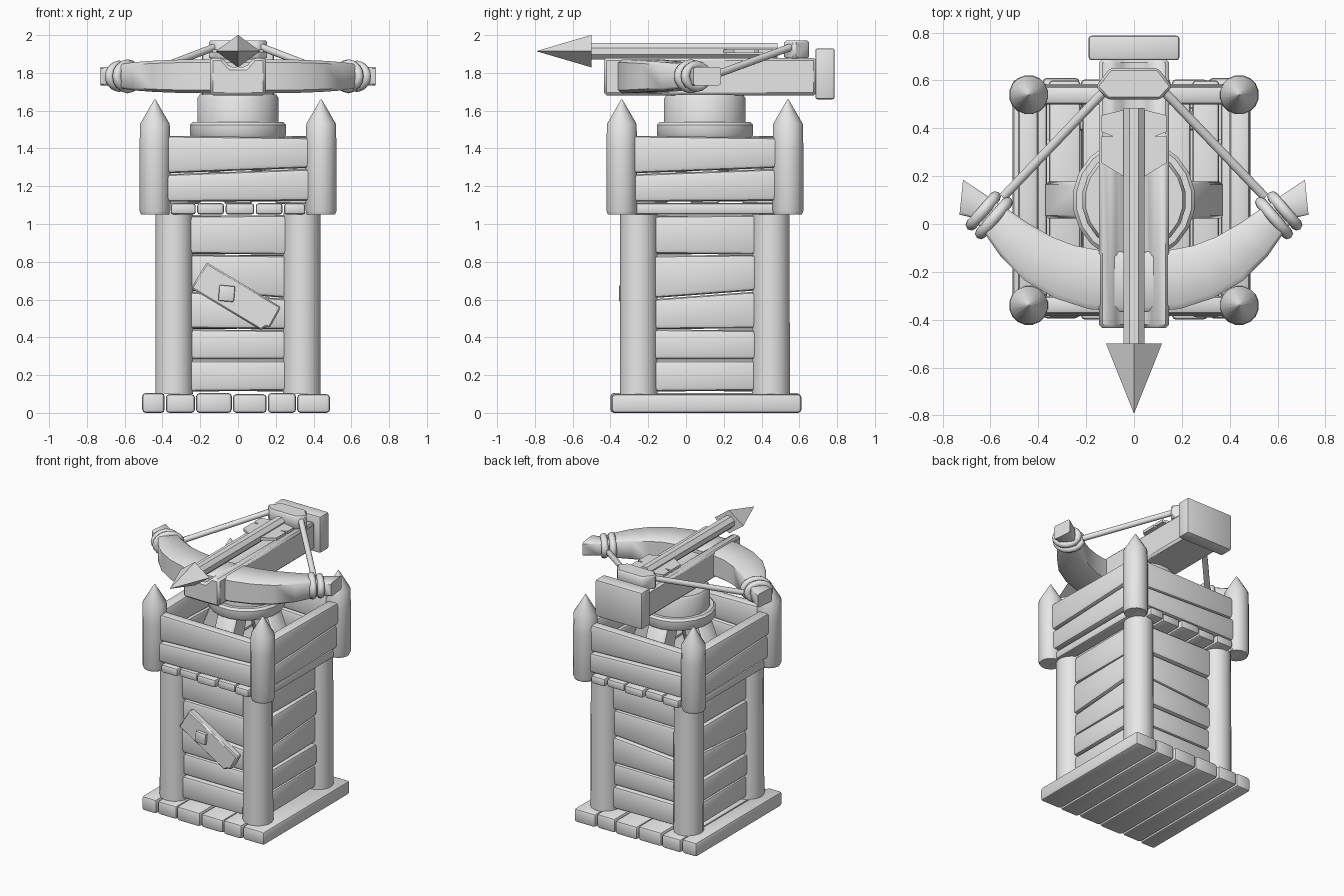
import bpy, bmesh, math
from mathutils import Matrix, Vector

if "Cube" in bpy.data.objects:
    bpy.data.objects.remove(bpy.data.objects["Cube"])

grey = bpy.data.materials.new("plain_grey")
grey.diffuse_color = (0.8, 0.8, 0.8, 1)
grey.use_nodes = True
grey.node_tree.nodes["Principled BSDF"].inputs["Base Color"].default_value = grey.diffuse_color
CY = 0.1  # tower centre in y


def finish(name, bm, bevel=0, segs=2, M=None, angle=40):
    bmesh.ops.recalc_face_normals(bm, faces=bm.faces)
    if bevel:
        bmesh.ops.bevel(bm, geom=bm.edges[:], offset=bevel, segments=segs,
                        affect='EDGES', profile=0.5, clamp_overlap=True)
    if M is not None:
        bm.transform(M)
    me = bpy.data.meshes.new(name)
    bm.to_mesh(me)
    bm.free()
    me.materials.append(grey)
    ob = bpy.data.objects.new(name, me)
    bpy.context.collection.objects.link(ob)
    bpy.ops.object.select_all(action='DESELECT')
    ob.select_set(True)
    bpy.context.view_layer.objects.active = ob
    bpy.ops.object.shade_smooth_by_angle(angle=math.radians(angle))
    return ob


def prism(name, pts, a, b, axis='y', bevel=0.0, segs=2, M=None):
    """Outline (x,z) pushed along y, or (x,y) pushed along z."""
    place = (lambda u, v, w: (u, w, v)) if axis == 'y' else (lambda u, v, w: (u, v, w))
    bm = bmesh.new()
    lo = [bm.verts.new(place(u, v, a)) for u, v in pts]
    hi = [bm.verts.new(place(u, v, b)) for u, v in pts]
    bm.faces.new(lo)
    bm.faces.new(hi)
    n = len(pts)
    for i in range(n):
        bm.faces.new((lo[i], lo[(i + 1) % n], hi[(i + 1) % n], hi[i]))
    return finish(name, bm, bevel, segs, M)


def box(name, x0, x1, y0, y1, z0, z1, bevel=0.015, M=None):
    return prism(name, [(x0, z0), (x1, z0), (x1, z1), (x0, z1)], y0, y1, 'y', bevel, 2, M)


def loft(name, rings, M=None, angle=40):
    """Skin over rings of equal point count, ends capped."""
    bm = bmesh.new()
    vs = [[bm.verts.new(p) for p in r] for r in rings]
    n = len(vs[0])
    for r, s in zip(vs, vs[1:]):
        for i in range(n):
            bm.faces.new((r[i], r[(i + 1) % n], s[(i + 1) % n], s[i]))
    bm.faces.new(vs[0])
    bm.faces.new(vs[-1])
    return finish(name, bm, M=M, angle=angle)


def turned(name, x, y, profile, n=16):
    """Round part about a vertical axis from (radius, z) pairs."""
    return loft(name, [[(x + r * math.cos(math.tau * (i + .5) / n),
                         y + r * math.sin(math.tau * (i + .5) / n), z)
                        for i in range(n)] for r, z in profile])


def rod(name, p, q, r, n=10):
    p, q = Vector(p), Vector(q)
    M = Matrix.Translation(p) @ (q - p).to_track_quat('Z', 'Y').to_matrix().to_4x4()
    L = (q - p).length
    ring = lambda z: [(r * math.cos(math.tau * (i + .5) / n),
                       r * math.sin(math.tau * (i + .5) / n), z) for i in range(n)]
    return loft(name, [ring(0), ring(L)], M)


# Base planks
edges = [-0.51, -0.385, -0.225, -0.03, 0.155, 0.31, 0.49]
for i, (a, b) in enumerate(zip(edges, edges[1:])):
    w = 0.006 * (i % 2)
    box("base_plank", a + .003, b - .003, -0.40 + w, 0.605 + w, 0, 0.105 - w, 0.018)

# Floor planks of the platform
edges = [-0.46, -0.36, -0.22, -0.07, 0.09, 0.24, 0.36, 0.46]
for i, (a, b) in enumerate(zip(edges, edges[1:])):
    w = 0.015 * (i % 2)
    box("floor_plank", a + .004, b - .004, -0.375 - w, 0.585 + w, 1.05, 1.11, 0.015)

# Corner posts, lower and pointed upper
for sx in (-1, 1):
    for sy in (-1, 1):
        turned("lower_post", sx * 0.338, CY + sy * 0.35, [(0.102, 0.1), (0.1, 1.06)])
        turned("upper_post", sx * 0.44, CY + sy * 0.44,
               [(0.075, 1.05), (0.083, 1.07), (0.083, 1.4), (0.08, 1.53), (0.003, 1.66)])

# Wall boards on four sides: (left z, right z) of each seam
low = [(0.11, 0.115), (0.28, 0.28), (0.445, 0.44), (0.645, 0.605), (0.84, 0.835), (1.045, 1.05)]
high = [(1.115, 1.12), (1.265, 1.295), (1.47, 1.46)]
for k in range(4):
    M = Matrix.Translation((0, CY, 0)) @ Matrix.Rotation(k * math.pi / 2, 4, 'Z')
    for seams, half, d, t, nm in ((low, 0.27, 0.39, 0.10, "wall_board"),
                                  (high, 0.39, 0.485, 0.085, "parapet_board")):
        for i, (s, e) in enumerate(zip(seams, seams[1:])):
            if nm == "wall_board" and k == 1:
                s, e = ((s[1], s[0]), (e[1], e[0])) if i in (2, 3) else (s, e)
            off = 0.008 * ((i + k) % 2)
            prism(nm, [(-half, s[0] + .003), (half, s[1] + .003),
                       (half, e[1] - .003), (-half, e[0] - .003)],
                  -d + off, -d + t, 'y', 0.022, 2, M)

# Nailed repair plank
M = Matrix.Translation((-0.01, 0, 0.61)) @ Matrix.Rotation(math.radians(31), 4, 'Y')
prism("repair_plank", [(-0.23, -0.08), (0.2, -0.08), (0.215, -0.05), (0.235, -0.045),
                       (0.23, 0.08), (-0.23, 0.08)], -0.335, -0.28, 'y', 0.008, 1, M)
box("repair_nail", -0.042, 0.042, -0.355, -0.32, -0.042, 0.042, 0.008,
    Matrix.Translation((-0.06, 0, 0.632)) @ Matrix.Rotation(math.radians(5), 4, 'Y'))

# Turntable and its splayed legs
turned("turntable_ring", 0, CY, [(0.245, 1.455), (0.257, 1.47), (0.257, 1.525), (0.243, 1.54)], 20)
turned("turntable_hub", 0, CY, [(0.218, 1.53), (0.218, 1.665), (0.205, 1.685)], 20)
for k in range(4):
    prism("turntable_leg", [(0.08, 1.47), (0.23, 1.47), (0.375, 1.105), (0.2, 1.105)],
          -0.077, 0.077, 'y', 0.012, 1,
          Matrix.Translation((0, CY, 0)) @ Matrix.Rotation(k * math.pi / 2, 4, 'Z'))

# Stock with bolt groove, and butt plate
prism("stock", [(-0.147, 1.68), (0.147, 1.68), (0.147, 1.88), (0.085, 1.88), (0.04, 1.83),
                (-0.04, 1.83), (-0.085, 1.88), (-0.147, 1.88)], -0.435, 0.69, 'y', 0.015, 1)
box("butt_plate", -0.19, 0.19, 0.685, 0.787, 1.66, 1.93, 0.012)

# Bow: centre x, y, width, height on one half, then mirrored
half = [(0.0, -0.245, 0.25, 0.18), (0.17, -0.232, 0.25, 0.18), (0.29, -0.2, 0.235, 0.175),
        (0.40, -0.145, 0.215, 0.165), (0.50, -0.065, 0.18, 0.15), (0.575, 0.01, 0.14, 0.13),
        (0.635, 0.065, 0.11, 0.10), (0.66, 0.08, 0.115, 0.10), (0.722, 0.112, 0.148, 0.10)]
path = [(-x, y, w, h) for x, y, w, h in half[:0:-1]] + half
rings = []
for i, (x, y, w, h) in enumerate(path):
    p, q = path[max(i - 1, 0)], path[min(i + 1, len(path) - 1)]
    t = Vector((q[0] - p[0], q[1] - p[1])).normalized()
    if i in (0, len(path) - 1):
        t = Vector((0.99, math.copysign(0.1, x)))
    c = 0.82
    sect = [(1, c), (c, 1), (-c, 1), (-1, c), (-1, -c), (-c, -1), (c, -1), (1, -c)]
    rings.append([(x - t.y * u * w / 2, y + t.x * u * w / 2, 1.782 + v * h / 2) for u, v in sect])
loft("bow", rings, angle=50)

# Rope wraps and bowstring
for s in (-1, 1):
    for cx, cy, R in ((0.585, 0.025, 0.078), (0.63, 0.055, 0.07)):
        A = Vector((s * 0.76, 0.65, 0)).normalized()
        B, Z = Vector((-A.y, A.x, 0)), Vector((0, 0, 1))
        bm = bmesh.new()
        N, n = 16, 8
        g = []
        for i in range(N):
            a = math.tau * i / N
            rad = B * math.cos(a) * 1.1 + Z * math.sin(a) * 0.85
            o = Vector((s * cx, cy, 1.782)) + rad * R
            g.append([bm.verts.new(o + 0.024 * (rad.normalized() * math.cos(math.tau * j / n)
                                                + A * math.sin(math.tau * j / n))) for j in range(n)])
        for i in range(N):
            for j in range(n):
                bm.faces.new((g[i][j], g[(i + 1) % N][j],
                              g[(i + 1) % N][(j + 1) % n], g[i][(j + 1) % n]))
        finish("rope_wrap", bm, angle=60)
    rod("bowstring", (s * 0.545, 0.115, 1.775), (s * 0.115, 0.565, 1.94), 0.02)

# String catch block
prism("string_catch", [(-0.16, 0.575), (-0.11, 0.52), (0.11, 0.52), (0.16, 0.575),
                       (0.1, 0.652), (-0.1, 0.652)], 1.875, 1.972, 'z', 0.01, 1)

# Bolt: shaft, four-sided head, fins
rod("bolt_shaft", (0, -0.52, 1.915), (0, 0.485, 1.915), 0.047, 8)
hd = lambda y, k: [(0.117 * k, y, 1.915), (0, y, 1.915 + 0.086 * k),
                   (-0.117 * k, y, 1.915), (0, y, 1.915 - 0.086 * k)]
loft("bolt_head", [hd(-0.5, 1), hd(-0.79, 0.01)])
for s in (-1, 1):
    prism("bolt_fin", [(s * x, y) for x, y in
                       ((0.03, 0.19), (0.135, 0.255), (0.135, 0.365), (0.085, 0.365),
                        (0.135, 0.385), (0.135, 0.455), (0.03, 0.48))], 1.905, 1.925, 'z')
